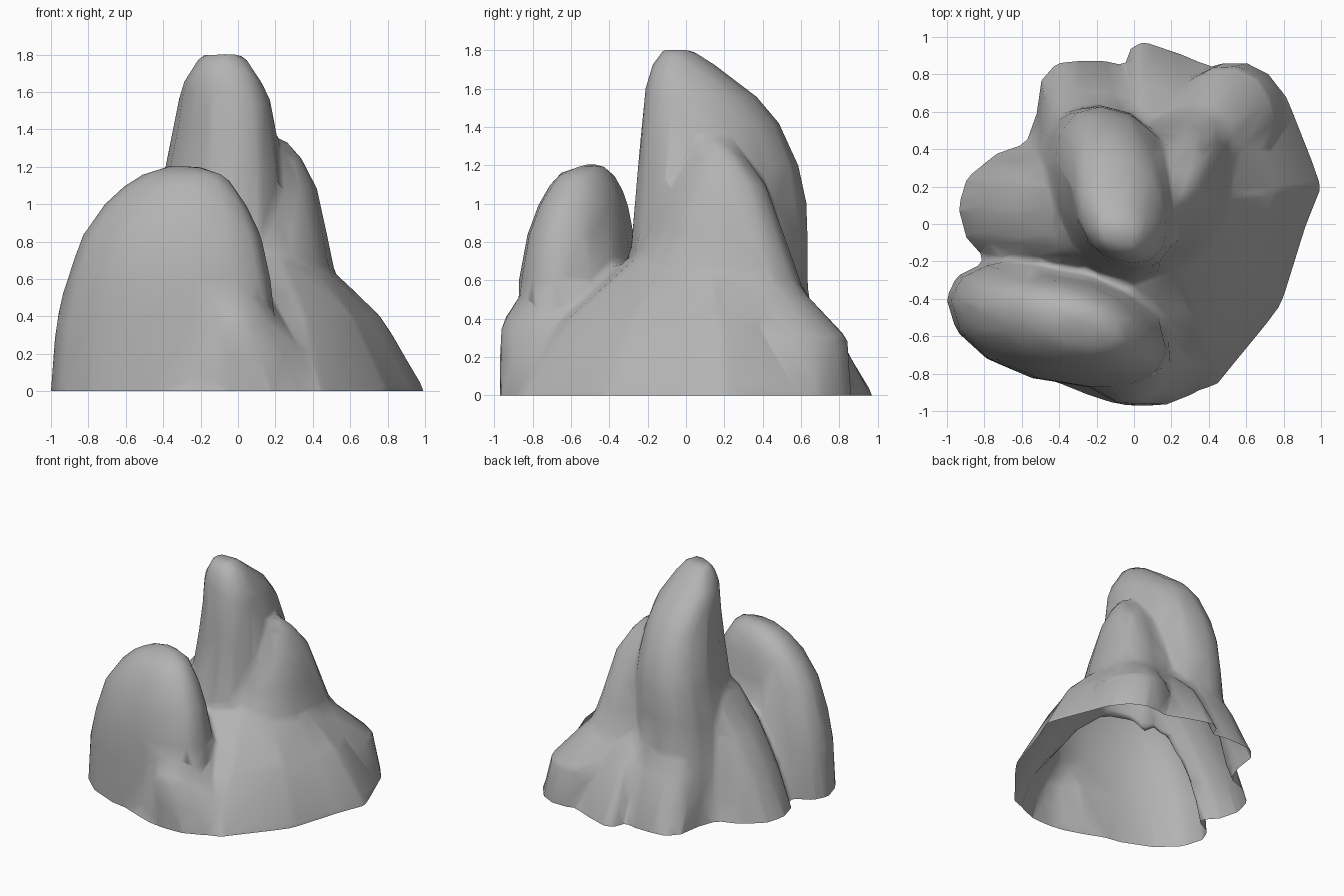
import bpy, bmesh, math

if "Cube" in bpy.data.objects:
    bpy.data.objects.remove(bpy.data.objects["Cube"])

FLOOR = -0.25   # lobes run below ground, then the shell is trimmed at z = 0
bm = bmesh.new()


def loft(rings):
    """Skin a stack of point rings and cap both ends."""
    loops = [[bm.verts.new(p) for p in ring] for ring in rings]
    n = len(loops[0])
    for a, b in zip(loops, loops[1:]):
        for i in range(n):
            j = (i + 1) % n
            bm.faces.new((a[i], a[j], b[j], b[i]))
    bm.faces.new(loops[0][::-1])
    bm.faces.new(loops[-1])


def lobe(levels, sides=14, power=2.4, skew=0.0):
    """Rounded rock lobe; each level is (z, xmin, xmax, ymin, ymax)."""
    levels = [(FLOOR,) + levels[0][1:]] + levels
    rings = []
    for z, x0, x1, y0, y1 in levels:
        ring = []
        for i in range(sides):
            t = 2 * math.pi * i / sides
            c, s = math.cos(t), math.sin(t + skew)
            u = math.copysign(abs(c) ** (2 / power), c)
            v = math.copysign(abs(s) ** (2 / power), s)
            ring.append(((x0 + x1) / 2 + u * (x1 - x0) / 2,
                         (y0 + y1) / 2 + v * (y1 - y0) / 2, z))
        rings.append(ring)
    loft(rings)


# spreading base: ground outline shrinking upward
outline = [(1.01, .2), (.92, -.02), (.79, -.44), (.44, -.87), (.05, -.93), (-.1, -.97),
           (-.3, -.9), (-.5, -.8), (-.7, -.5), (-.8, -.2), (-.9, -.05), (-.93, .16),
           (-.74, .38), (-.58, .43), (-.52, .6), (-.5, .78), (-.41, .87), (-.03, .82),
           (-.03, .94), (.04, .985), (.25, .915), (.44, .83), (.56, .87), (.82, .69)]
cx, cy = .1, .1
loft([[(cx + (x - cx) * s, cy + (y - cy) * s, z) for x, y in reversed(outline)]
      for z, s in [(FLOOR, 1.0), (0, 1.0), (.2, .87), (.4, .74), (.63, .47), (.78, .3)]])

# tall spire
lobe([(0, -.58, .3, -.36, .66), (.5, -.5, .26, -.32, .64), (.8, -.46, .25, -.29, .64),
      (1.02, -.43, .24, -.27, .63), (1.2, -.39, .23, -.255, .59), (1.42, -.345, .2, -.235, .49),
      (1.56, -.32, .175, -.22, .37), (1.65, -.295, .13, -.205, .25), (1.74, -.24, .075, -.17, .13),
      (1.805, -.19, .02, -.12, .03)], power=2.2, skew=-.25)
# right shoulder of the spire
lobe([(0, -.1, .62, -.36, .7), (.5, -.1, .56, -.3, .63), (.68, -.1, .51, -.25, .57),
      (.85, -.1, .475, -.2, .51), (1.1, -.1, .42, -.09, .42), (1.25, -.05, .34, 0, .3),
      (1.35, .05, .26, .08, .19)], skew=.25)
# front left lobe
lobe([(0, -1.005, .2, -.87, -.19), (.37, -.98, .2, -.875, -.2), (.6, -.92, .18, -.875, -.22),
      (.84, -.835, .125, -.83, -.27), (1.0, -.72, .05, -.77, -.3), (1.1, -.61, -.02, -.71, -.34),
      (1.16, -.51, -.07, -.66, -.38), (1.205, -.38, -.2, -.53, -.44)], power=2.2, skew=-.35)
# small front bulge
lobe([(0, -.36, .5, -.98, -.25), (.2, -.33, .38, -.98, -.25), (.37, -.29, .25, -.97, -.3),
      (.47, -.24, .16, -.91, -.35), (.53, -.16, .06, -.86, -.4)], power=2)
# left flank
lobe([(0, -.94, 0, -.24, .4), (.3, -.81, 0, -.24, .38), (.6, -.64, 0, -.23, .35),
      (.88, -.44, 0, -.18, .3)])
# back right buttress
lobe([(0, .25, .83, .2, .87), (.3, .22, .76, .2, .85), (.5, .15, .6, .15, .66),
      (.66, .1, .48, .1, .53)], power=2.1)
# back left apron
lobe([(0, -.52, .05, .3, .88), (.2, -.5, .05, .3, .79), (.4, -.46, .08, .3, .7),
      (.55, -.41, .12, .3, .62)], power=2.8)

bmesh.ops.recalc_face_normals(bm, faces=bm.faces)
mesh = bpy.data.meshes.new("rock_lobes")
bm.to_mesh(mesh)
bm.free()
src = bpy.data.objects.new("rock_lobes", mesh)
bpy.context.collection.objects.link(src)

# fuse the lobes, soften the joins, reduce to broad facets
rm = src.modifiers.new("fuse", 'REMESH')
rm.mode = 'VOXEL'
rm.voxel_size = 0.02
sm = src.modifiers.new("soften", 'SMOOTH')
sm.factor = 0.5
sm.iterations = 24
dec = src.modifiers.new("facet", 'DECIMATE')
dec.ratio = 0.014
dg = bpy.context.evaluated_depsgraph_get()
rock_mesh = bpy.data.meshes.new_from_object(src.evaluated_get(dg))
bpy.data.objects.remove(src)

# trim to an open shell standing on the ground
bm = bmesh.new()
bm.from_mesh(rock_mesh)
bmesh.ops.bisect_plane(bm, geom=bm.verts[:] + bm.edges[:] + bm.faces[:],
                       plane_co=(0, 0, 0), plane_no=(0, 0, 1), clear_inner=True)
for f in bm.faces:
    f.smooth = True
bm.to_mesh(rock_mesh)
bm.free()
rock = bpy.data.objects.new("rock_outcrop", rock_mesh)
bpy.context.collection.objects.link(rock)

# dark stone
stone = bpy.data.materials.new("dark_stone")
stone.diffuse_color = (.45, .45, .45, 1)
stone.use_nodes = True
stone.node_tree.nodes["Principled BSDF"].inputs["Base Color"].default_value = stone.diffuse_color
rock_mesh.materials.clear()
rock_mesh.materials.append(stone)
